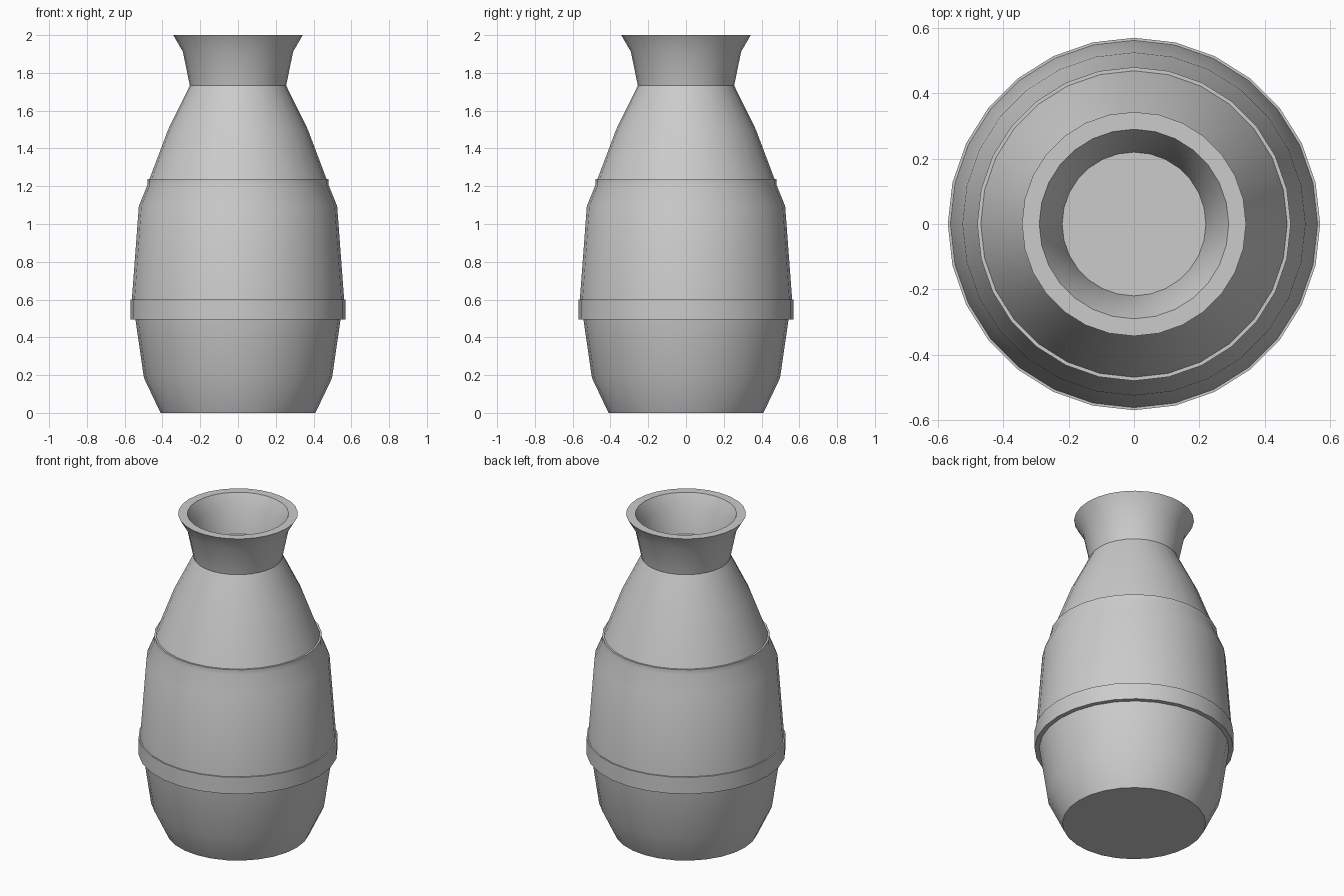
import bpy
import bmesh
import math

cube = bpy.data.objects.get("Cube")
if cube:
    bpy.data.objects.remove(cube, do_unlink=True)

SIDES = 28

# Single grey clay colour
clay = bpy.data.materials.new("grey_clay")
clay.use_nodes = True
grey = (0.6, 0.6, 0.6, 1.0)
clay.diffuse_color = grey
clay.node_tree.nodes["Principled BSDF"].inputs["Base Color"].default_value = grey


def lathe(name, profile):
    """Spin a (radius, height) profile around the z axis."""
    bm = bmesh.new()
    verts = [bm.verts.new((r, 0, z)) for r, z in profile]
    edges = [bm.edges.new(pair) for pair in zip(verts, verts[1:])]
    bmesh.ops.spin(bm, geom=verts + edges, cent=(0, 0, 0), axis=(0, 0, 1),
                   angle=math.tau, steps=SIDES, use_duplicate=False)
    bmesh.ops.remove_doubles(bm, verts=bm.verts[:], dist=0.0005)
    bmesh.ops.recalc_face_normals(bm, faces=bm.faces[:])
    mesh = bpy.data.meshes.new(name)
    bm.to_mesh(mesh)
    bm.free()
    mesh.materials.append(clay)
    obj = bpy.data.objects.new(name, mesh)
    bpy.context.collection.objects.link(obj)
    bpy.ops.object.select_all(action="DESELECT")
    obj.select_set(True)
    bpy.context.view_layer.objects.active = obj
    bpy.ops.object.shade_smooth_by_angle(angle=math.radians(30))
    return obj


# Outline from the centre of the base up and over the rim to the inner floor
base = [(0, 0), (0.41, 0), (0.498, 0.185), (0.543, 0.495)]
lower_band = [(0.57, 0.495), (0.57, 0.6), (0.562, 0.6)]
belly = [(0.525, 1.095), (0.48, 1.205)]
upper_band = [(0.48, 1.237), (0.469, 1.237)]
shoulder = [(0.37, 1.5), (0.255, 1.733)]
neck = [(0.292, 1.913), (0.343, 2.0)]
mouth = [(0.29, 2.0), (0.25, 1.92), (0.22, 1.77), (0, 1.77)]

lathe("vase", base + lower_band + belly + upper_band + shoulder + neck + mouth)
